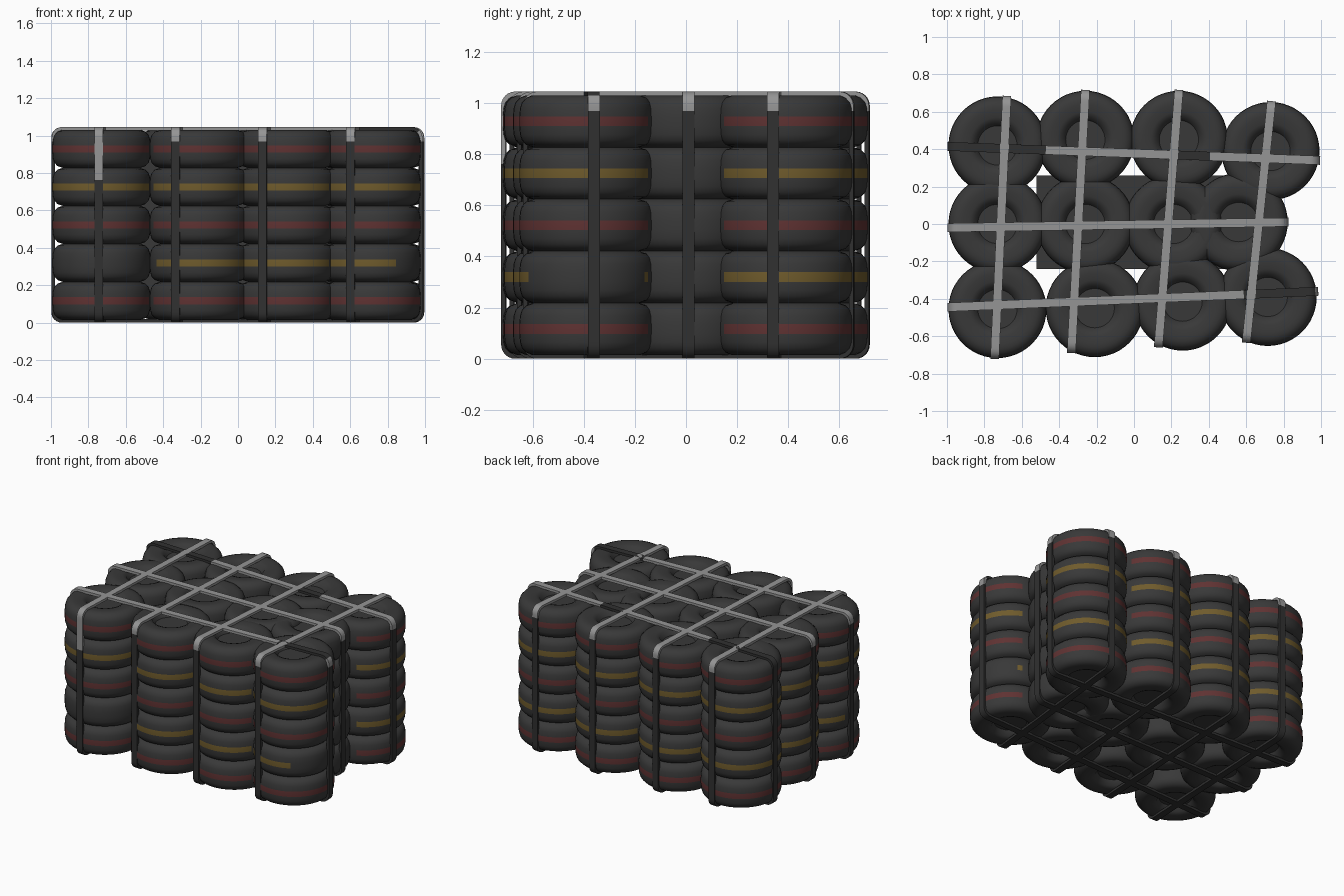
import bpy, bmesh, math
from mathutils import Vector

if "Cube" in bpy.data.objects:
    bpy.data.objects.remove(bpy.data.objects["Cube"])


def material(name, rgb):
    m = bpy.data.materials.new(name)
    m.diffuse_color = (*rgb, 1)
    m.use_nodes = True
    m.node_tree.nodes["Principled BSDF"].inputs["Base Color"].default_value = m.diffuse_color
    return m


RUBBER = material("black rubber", (0.04, 0.04, 0.04))
RED = material("faded red stripe", (0.115, 0.032, 0.032))
YELLOW = material("faded yellow stripe", (0.16, 0.105, 0.025))
DARK = material("dark strap", (0.03, 0.03, 0.03))
LIGHT = material("light grey strap", (0.3, 0.3, 0.3))

R, H, Z0, LAYERS, SIDES = 0.262, 0.203, 0.015, 5, 48


def finish(bm, name, mats, angle):
    bmesh.ops.recalc_face_normals(bm, faces=bm.faces)
    me = bpy.data.meshes.new(name)
    bm.to_mesh(me)
    bm.free()
    for m in mats:
        me.materials.append(m)
    ob = bpy.data.objects.new(name, me)
    bpy.context.collection.objects.link(ob)
    bpy.ops.object.select_all(action='DESELECT')
    ob.select_set(True)
    bpy.context.view_layer.objects.active = ob
    bpy.ops.object.shade_smooth_by_angle(angle=math.radians(angle))
    return ob


def stripe_colour(p, layer):
    """Stripes only on the outside of the pile, with a few bare patches."""
    outside = abs(p.y) > 0.535 or p.x < -0.85 or (p.x > 0.76 and abs(p.y) > 0.15)
    if not outside:
        return 0
    if layer == 1 and p.x < -0.43 and p.y < -0.4:
        return 0
    if layer == 1 and p.x > 0.84 and -0.62 < p.y < 0.1:
        return 0
    return 1 if layer % 2 == 0 else 2


def tyre_stack(i, cx, cy):
    top = Z0 + LAYERS * H
    # lathe profile: dished underside, five bulging treads, dished top
    prof = [(0.105, Z0 + 0.045), (0.125, Z0 + 0.012), (0.15, Z0 + 0.002), (0.19, Z0)]
    side = [(0.05, 0.1015), (0.027, 0.092), (0.01, 0.074), (0.003, 0.052), (0, 0.019)]
    for k in range(LAYERS):
        zc = Z0 + H * (k + 0.5)
        lower = [(R - d, zc - h) for d, h in side]
        upper = [(R - d, zc + h) for d, h in reversed(side)]
        prof += (lower if k == 0 else lower[1:])
        prof += upper if k == LAYERS - 1 else upper[:-1] + [(R - 0.055, zc + 0.1015)]
    prof += [(0.19, top), (0.15, top - 0.002), (0.125, top - 0.012), (0.105, top - 0.045)]

    bm = bmesh.new()
    rings = []
    for r, z in prof:
        rings.append([bm.verts.new((cx + r * math.cos(2 * math.pi * s / SIDES),
                                    cy + r * math.sin(2 * math.pi * s / SIDES), z))
                      for s in range(SIDES)])
    for a, b in zip(rings, rings[1:]):
        for s in range(SIDES):
            t = (s + 1) % SIDES
            bm.faces.new((a[s], a[t], b[t], b[s]))
    bm.faces.new(rings[0])
    bm.faces.new(rings[-1])
    # painted stripe around the middle of each tread
    for f in bm.faces:
        p = f.calc_center_median()
        k = int((p.z - Z0) / H)
        mid = abs(p.z - (Z0 + H * (k + 0.5))) < 0.005
        if mid and math.hypot(p.x - cx, p.y - cy) > R - 0.01:
            f.material_index = stripe_colour(p, k)
    finish(bm, f"tyre_stack_{i}", [RUBBER, RED, YELLOW], 45)


STACKS = [(-0.73, 0.42), (-0.26, 0.45), (0.24, 0.45), (0.73, 0.39),
          (-0.73, 0.0), (-0.26, 0.0), (0.21, 0.0), (0.56, 0.01),
          (-0.73, -0.455), (-0.21, -0.45), (0.26, -0.415), (0.715, -0.39)]
for i, (x, y) in enumerate(STACKS):
    tyre_stack(i + 1, x, y)

# dark core closing the gaps between the stacks
bm = bmesh.new()
bmesh.ops.create_cube(bm, size=1)
for v in bm.verts:
    v.co = (v.co.x * 1.0 - 0.02, v.co.y * 0.5 + 0.01, v.co.z * 0.76 + 0.525)
finish(bm, "core_filler", [RUBBER], 30)


def loop_points(length, inset):
    """Rounded upright rectangle, sampled finely; s along the strap, z up."""
    lo, hi, rad = inset, 1.045 - inset, 0.055 - inset
    s0, s1 = inset, length - inset
    pts = []
    corners = [(s1 - rad, hi - rad, 90), (s1 - rad, lo + rad, 0),
               (s0 + rad, lo + rad, -90), (s0 + rad, hi - rad, 180)]
    for j, (cs, cz, a0) in enumerate(corners):
        arc = []
        for n in range(7):
            a = math.radians(a0 - 15 * n)
            arc.append((cs + rad * math.cos(a), cz + rad * math.sin(a)))
        pts += arc
        ns, nz, na = corners[(j + 1) % 4]
        end = (ns + rad * math.cos(math.radians(na)), nz + rad * math.sin(math.radians(na)))
        steps = 60 if j % 2 else 45
        for n in range(1, steps):
            t = n / steps
            pts.append((arc[-1][0] * (1 - t) + end[0] * t, arc[-1][1] * (1 - t) + end[1] * t))
    return pts


def strap(name, a, b, light, drop=0.97, width=0.047):
    """Band looped round the pile from a to b; light = pale ranges along its length."""
    a, b = Vector((*a, 0)), Vector((*b, 0))
    d = (b - a).normalized()
    side = Vector((-d.y, d.x, 0)) * width / 2
    length = (b - a).length
    outer, inner = loop_points(length, 0), loop_points(length, 0.018)
    bm = bmesh.new()
    rows = []
    for (s, z), (si, zi) in zip(outer, inner):
        po, pi = a + d * s + Vector((0, 0, z)), a + d * si + Vector((0, 0, zi))
        rows.append([bm.verts.new(p) for p in (po - side, po + side, pi + side, pi - side)])
    n = len(rows)
    for i in range(n):
        r, q = rows[i], rows[(i + 1) % n]
        mid = (outer[i][0] + outer[(i + 1) % n][0]) / 2
        z = (outer[i][1] + outer[(i + 1) % n][1]) / 2
        # the first end may run pale further down its side
        limit = drop if mid < 0.06 else 0.97
        pale = z > limit and any(l <= mid / length <= h for l, h in light)
        for j in range(4):
            f = bm.faces.new((r[j], r[(j + 1) % 4], q[(j + 1) % 4], q[j]))
            f.material_index = 1 if pale else 0
    finish(bm, name, [DARK, LIGHT], 30)


ALL = [(0, 1)]
# straps running front to back
strap("cross_strap_1", (-0.745, -0.722), (-0.68, 0.685), ALL, 0.77)
strap("cross_strap_2", (-0.335, -0.69), (-0.26, 0.717), ALL)
strap("cross_strap_3", (0.13, -0.66), (0.24, 0.717), ALL)
strap("cross_strap_4", (0.60, -0.635), (0.735, 0.657), ALL)
# straps running left to right
strap("long_strap_front", (-0.997, -0.445), (0.985, -0.36), [(0, 0.805), (0.99, 1)])
strap("long_strap_middle", (-0.997, -0.02), (0.826, 0.01), ALL)
strap("long_strap_back", (-0.997, 0.415), (0.995, 0.34), [(0.27, 0.615), (0.70, 1)])
